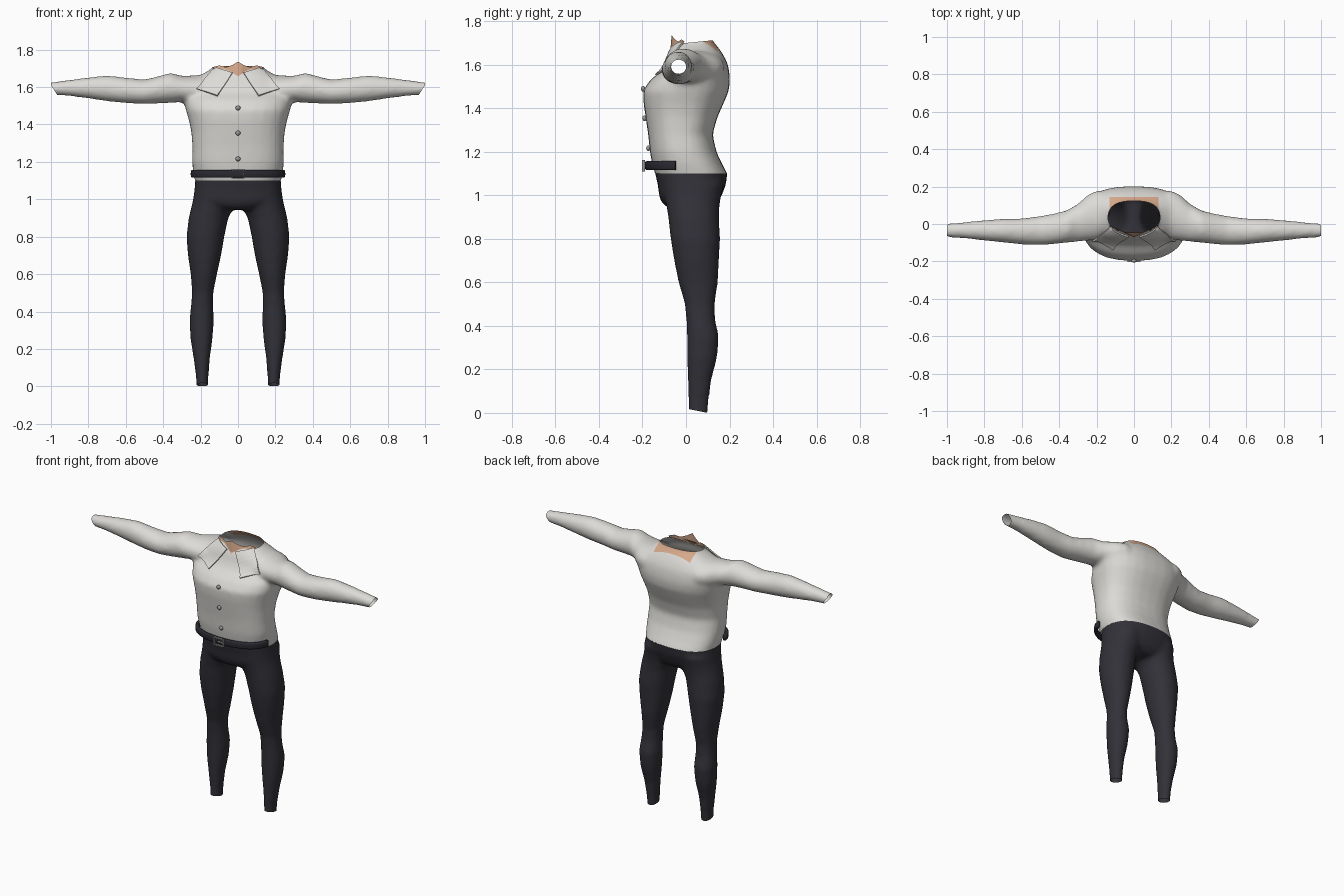
import bpy, bmesh
from math import sin, cos, pi, copysign, radians
from mathutils import Vector
from mathutils.bvhtree import BVHTree

cube = bpy.data.objects.get("Cube")
if cube:
    bpy.data.objects.remove(cube)


def material(name, rgb):
    m = bpy.data.materials.new(name)
    m.use_nodes = True
    m.diffuse_color = (*rgb, 1)
    bsdf = m.node_tree.nodes["Principled BSDF"]
    bsdf.inputs["Base Color"].default_value = (*rgb, 1)
    bsdf.inputs["Roughness"].default_value = 0.8
    return m


CLOTH = material("off_white_cloth", (0.72, 0.71, 0.68))
TROUSER = material("charcoal_cloth", (0.032, 0.031, 0.04))
SKIN = material("skin", (0.68, 0.4, 0.26))
LEATHER = material("dark_leather", (0.022, 0.022, 0.03))
METAL = material("grey_metal", (0.32, 0.32, 0.32))


def power(v, e):
    return copysign(abs(v) ** (2 / e), v)


def ring(lo_u, hi_u, lo_v, hi_v, place, e=2.0, n=28):
    """Superellipse between two pairs of limits, set in space by place(u, v)."""
    cu, cv, ru, rv = (lo_u + hi_u) / 2, (lo_v + hi_v) / 2, (hi_u - lo_u) / 2, (hi_v - lo_v) / 2
    return [place(cu + ru * power(cos(2 * pi * i / n), e),
                  cv + rv * power(sin(2 * pi * i / n), e)) for i in range(n)]


def loft(bm, rings):
    rows = [[bm.verts.new(p) for p in r] for r in rings]
    n = len(rows[0])
    faces = [bm.faces.new((a[i], a[(i + 1) % n], b[(i + 1) % n], b[i]))
             for a, b in zip(rows, rows[1:]) for i in range(n)]
    faces += [bm.faces.new(rows[0][::-1]), bm.faces.new(rows[-1])]
    bmesh.ops.recalc_face_normals(bm, faces=faces)


def make(name, bm, *mats):
    mesh = bpy.data.meshes.new(name)
    bm.to_mesh(mesh)
    bm.free()
    for m in mats:
        mesh.materials.append(m)
    obj = bpy.data.objects.new(name, mesh)
    bpy.context.collection.objects.link(obj)
    mesh.shade_smooth()
    return obj


def fuse(name, bm):
    """Blend overlapping solids into one soft skin and return it for cutting."""
    obj = make(name, bm)
    remesh = obj.modifiers.new("blend", "REMESH")
    remesh.mode, remesh.voxel_size = "VOXEL", 0.012
    soft = obj.modifiers.new("soften", "SMOOTH")
    soft.factor, soft.iterations = 0.5, 12
    graph = bpy.context.evaluated_depsgraph_get()
    mesh = bpy.data.meshes.new_from_object(obj.evaluated_get(graph))
    bpy.data.objects.remove(obj)
    out = bmesh.new()
    out.from_mesh(mesh)
    bpy.data.meshes.remove(mesh)
    bmesh.ops.recalc_face_normals(out, faces=out.faces)
    return out


def cut(bm, point, normal, clear=True):
    bmesh.ops.bisect_plane(bm, geom=bm.verts[:] + bm.edges[:] + bm.faces[:], dist=1e-5,
                           plane_co=point, plane_no=normal, clear_outer=clear)


# Shirt torso: height, half width, front, back
torso = [(1.06, .226, -.135, .2), (1.1, .23, -.142, .19), (1.14, .24, -.155, .168),
         (1.2, .246, -.166, .14), (1.28, .244, -.174, .122), (1.36, .25, -.186, .145),
         (1.42, .262, -.195, .172), (1.48, .28, -.198, .197), (1.53, .29, -.165, .203),
         (1.57, .285, -.115, .199), (1.61, .27, -.09, .19), (1.645, .235, -.078, .172),
         (1.675, .18, -.062, .152), (1.7, .14, -.042, .13), (1.72, .128, -.033, .118),
         (1.77, .125, -.03, .115)]
# Sleeve: distance out, bottom, top, front, back
sleeve = [(.1, 1.5, 1.66, -.07, .17), (.2, 1.505, 1.665, -.085, .18), (.25, 1.51, 1.662, -.09, .155),
          (.3, 1.52, 1.66, -.095, .108), (.36, 1.515, 1.677, -.1, .073), (.43, 1.512, 1.657, -.108, .056),
          (.5, 1.509, 1.64, -.113, .043), (.6, 1.514, 1.651, -.11, .03), (.7, 1.524, 1.662, -.099, .028),
          (.8, 1.539, 1.652, -.089, .021), (.9, 1.552, 1.639, -.078, .011), (1.03, 1.56, 1.622, -.069, 0)]
bm = bmesh.new()
loft(bm, [ring(-w, w, f, b, lambda u, v, z=z: (u, v, z), 2.45) for z, w, f, b in torso])
for s in (1, -1):
    loft(bm, [ring(f, b, lo, hi, lambda u, v, x=x: (s * x, u, v)) for x, lo, hi, f, b in sleeve])
bm = fuse("shirt", bm)

# Open the hem, cuffs and neck
cut(bm, (0, 0, 1.1), (0, 0, -1))
cut(bm, (0, 0, 1.7), (0, -.1, 1))
for s in (1, -1):
    cut(bm, (s, 0, 1.61), (s, 0, -.65))
    cut(bm, (s, 0, 1.61), (s, 0, 0))
    cut(bm, (s * .13, 0, 0), (s, 0, 0), False)
    cut(bm, (0, -.072, 0), (s * .45, -1, 0), False)
cut(bm, (0, .145, 0), (0, 1, 0), False)
# Bare skin around the neckline
for f in bm.faces:
    c = f.calc_center_median()
    f.material_index = int(abs(c.x) < .13 and c.z > 1.64 and -.072 + .45 * abs(c.x) < c.y < .145)
surface = BVHTree.FromBMesh(bm)
make("shirt", bm, CLOTH, SKIN)


def on_shirt(x, z, lift):
    hit, normal, _, _ = surface.ray_cast(Vector((x, -1, z)), Vector((0, 1, 0)))
    if hit is None or hit.y > .03:
        return Vector((x, -.01, z))
    return hit + normal * lift


# Bare throat with a raised point at the centre
bm = bmesh.new()
rows = []
for x, top in ((-.13, 1.708), (-.1, 1.716), (-.065, 1.706), (-.03, 1.718), (0, 1.736),
               (.03, 1.718), (.065, 1.706), (.1, 1.716), (.13, 1.708)):
    y = -.072 + .45 * abs(x)
    rows.append([bm.verts.new((x, y, 1.665 + .25 * abs(x))), bm.verts.new((x, y + .006, top))])
for a, b in zip(rows, rows[1:]):
    bm.faces.new((a[0], b[0], b[1], a[1]))
make("throat", bm, SKIN)

# Collar flaps laid on the chest
corners = [Vector(p) for p in ((.12, 1.7), (.03, 1.672), (.11, 1.548), (.222, 1.59))]
N = 8
for s, side in ((1, "left"), (-1, "right")):
    bm = bmesh.new()
    grid = []
    for i in range(N + 1):
        a, b = corners[0].lerp(corners[3], i / N), corners[1].lerp(corners[2], i / N)
        pts = [a.lerp(b, j / N) for j in range(N + 1)]
        grid.append([bm.verts.new(on_shirt(s * p.x, p.y, .007)) for p in pts])
    for a, b in zip(grid, grid[1:]):
        for j in range(N):
            q = (a[j], a[j + 1], b[j + 1], b[j])
            bm.faces.new(q if s < 0 else q[::-1])
    bmesh.ops.recalc_face_normals(bm, faces=bm.faces)
    flap = make(side + "_collar_flap", bm, CLOTH)
    solid = flap.modifiers.new("thickness", "SOLIDIFY")
    solid.thickness, solid.offset = .008, 0
    flap.data.shade_flat()

# Buttons down the front
for k, z in enumerate((1.487, 1.355, 1.217)):
    bm = bmesh.new()
    bmesh.ops.create_uvsphere(bm, u_segments=16, v_segments=10, radius=.013)
    bmesh.ops.scale(bm, vec=(1, .75, 1), verts=bm.verts)
    bmesh.ops.translate(bm, vec=on_shirt(0, z, .006), verts=bm.verts)
    make("button_%d" % (k + 1), bm, METAL)

# Trousers: pelvis by height, half width, front, back
pelvis = [(1.14, .23, -.147, .195), (1.1, .229, -.142, .19), (1.05, .233, -.13, .184),
          (1, .235, -.124, .165), (.97, .19, -.115, .15), (.945, .1, -.09, .12)]
# Leg: height, inner side, outer side, front, back
leg = [(1.06, .012, .232, -.11, .178), (1, .012, .24, -.1, .162), (.95, .025, .252, -.09, .154),
       (.9, .052, .264, -.082, .152), (.8, .073, .276, -.071, .157), (.7, .09, .268, -.055, .152),
       (.6, .112, .253, -.035, .147), (.5, .132, .246, -.006, .132), (.43, .133, .252, .001, .134),
       (.35, .129, .26, .004, .152), (.25, .136, .254, .004, .143), (.15, .15, .238, .008, .117),
       (.06, .157, .226, .011, .106), (-.04, .16, .221, .011, .097)]
bm = bmesh.new()
loft(bm, [ring(-w, w, f, b, lambda u, v, z=z: (u, v, z), 2.4) for z, w, f, b in pelvis])
for s in (1, -1):
    loft(bm, [ring(i, o, f, b, lambda u, v, z=z: (s * u, v, z), 2.1) for z, i, o, f, b in leg])
bm = fuse("trousers", bm)
cut(bm, (0, 0, 1.1), (0, 0, 1))
cut(bm, (0, .1, 0), (0, -.2, -1))
make("trousers", bm, TROUSER)

# Belt across the front half of the waist
bm = bmesh.new()
rings = []
for k in range(33):
    t = radians(-82 + 164 * k / 32)
    x, y = power(sin(t), 2.3), power(cos(t), 2.3)
    rings.append(ring(-.011, .011, 1.116, 1.157,
                      lambda u, v: (x * (.244 + u), -.018 - y * (.16 + u), v), 3.5, 16))
loft(bm, rings)
make("belt", bm, LEATHER)

# Buckle frame and prong
bm = bmesh.new()
bars = [(s * .032, 1.136, .007, .052) for s in (1, -1)]
bars += [(0, 1.136 + s * .0225, .064, .007) for s in (1, -1)] + [(.012, 1.136, .04, .006)]
for x, z, w, h in bars:
    cube = bmesh.ops.create_cube(bm, size=1)["verts"]
    bmesh.ops.scale(bm, vec=(w, .014, h), verts=cube)
    bmesh.ops.translate(bm, vec=(x, -.195, z), verts=cube)
buckle = make("buckle", bm, METAL)
buckle.data.shade_flat()
